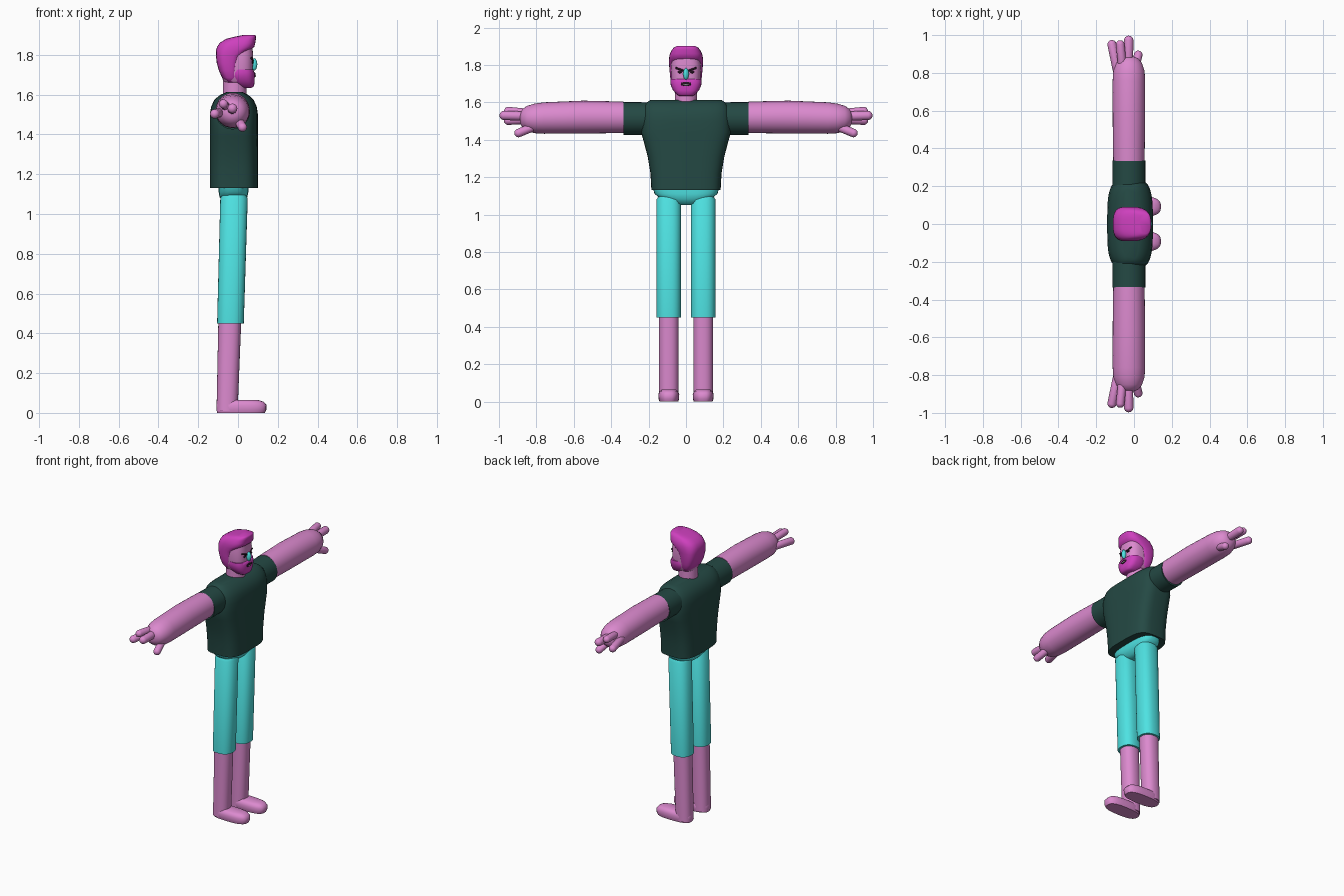
import bpy, bmesh, math
from mathutils import Vector


def material(name, rgb):
    lin = [((c / 255 + 0.055) / 1.055) ** 2.4 for c in rgb]
    m = bpy.data.materials.new(name)
    m.diffuse_color = (*lin, 1)
    return m


SKIN = material("pink skin", (220, 138, 207))
SHIRT = material("dark green cloth", (36, 73, 68))
TURQ = material("turquoise", (78, 226, 226))
HAIR = material("magenta hair", (206, 64, 190))
DARK = material("near black", (38, 18, 34))
WHITE = material("white", (240, 235, 240))


def finish(name, bm, mat, angle=40):
    bmesh.ops.recalc_face_normals(bm, faces=bm.faces)
    me = bpy.data.meshes.new(name)
    bm.to_mesh(me)
    bm.free()
    ob = bpy.data.objects.new(name, me)
    bpy.context.collection.objects.link(ob)
    me.materials.append(mat)
    bpy.ops.object.select_all(action='DESELECT')
    ob.select_set(True)
    bpy.context.view_layer.objects.active = ob
    bpy.ops.object.shade_smooth_by_angle(angle=math.radians(angle))
    return ob


def loft(name, mat, rings, axis='z', p=2.0, n=32, angle=40):
    """Rings are (position, centre a, centre b, half a, half b); a is x, b is y or z."""
    bm = bmesh.new()
    loops = []
    for t, ca, cb, ha, hb in rings:
        loop = []
        for i in range(n):
            w = 2 * math.pi * i / n
            c, s = math.cos(w), math.sin(w)
            a = ca + ha * math.copysign(abs(c) ** (2 / p), c)
            b = cb + hb * math.copysign(abs(s) ** (2 / p), s)
            loop.append(bm.verts.new((a, b, t) if axis == 'z' else (a, t, b)))
        loops.append(loop)
    for lo, hi in zip(loops, loops[1:]):
        for i in range(n):
            j = (i + 1) % n
            bm.faces.new((lo[i], lo[j], hi[j], hi[i]))
    bm.faces.new(loops[0])
    bm.faces.new(loops[-1])
    return finish(name, bm, mat, angle)


def capsule(name, mat, p, q, r):
    p, q = Vector(p), Vector(q)
    bm = bmesh.new()
    bmesh.ops.create_uvsphere(bm, u_segments=16, v_segments=11, radius=r)
    rot = (q - p).to_track_quat('Z', 'Y')
    for v in bm.verts:
        if v.co.z > 0:
            v.co.z += (q - p).length
        v.co = rot @ v.co + p
    return finish(name, bm, mat)


def ellipsoid(name, mat, centre, radii):
    bm = bmesh.new()
    bmesh.ops.create_uvsphere(bm, u_segments=20, v_segments=12, radius=1)
    for v in bm.verts:
        v.co = Vector([c + r * k for c, r, k in zip(centre, radii, v.co)])
    return finish(name, bm, mat)


def span(rows):
    """Side-profile rows (z, x back, x front, half width) to rings."""
    return [(z, (a + b) / 2, 0, (b - a) / 2, h) for z, a, b, h in rows]


# shirt body and hips
loft("shirt_body", SHIRT, span([
    (1.13, -0.142, 0.10, 0.185), (1.22, -0.142, 0.10, 0.19), (1.31, -0.142, 0.10, 0.205),
    (1.39, -0.142, 0.10, 0.226), (1.44, -0.142, 0.10, 0.24), (1.50, -0.142, 0.10, 0.238),
    (1.54, -0.135, 0.094, 0.234), (1.575, -0.118, 0.078, 0.226), (1.598, -0.09, 0.052, 0.212),
    (1.612, -0.06, 0.025, 0.19)]), p=3.6, n=48, angle=50)
loft("hips", TURQ, span([
    (1.05, -0.05, 0.01, 0.03), (1.06, -0.075, 0.03, 0.07), (1.085, -0.093, 0.047, 0.135),
    (1.11, -0.097, 0.052, 0.168), (1.14, -0.097, 0.052, 0.177)]), p=3, angle=50)

# neck and head
loft("neck", SKIN, span([(1.58, -0.077, 0.042, 0.06), (1.70, -0.075, 0.042, 0.06)]))
loft("head", SKIN, span([
    (1.645, -0.05, 0.05, 0.045), (1.67, -0.075, 0.07, 0.068), (1.71, -0.085, 0.074, 0.077),
    (1.80, -0.09, 0.076, 0.081), (1.86, -0.07, 0.07, 0.07)]), p=2.8, angle=60)

# hair with forward quiff, and beard
loft("hair", HAIR, span([
    (1.662, -0.055, -0.01, 0.06), (1.685, -0.08, 0.0, 0.074), (1.72, -0.096, 0.002, 0.083),
    (1.76, -0.107, 0.008, 0.087), (1.795, -0.111, 0.022, 0.09), (1.82, -0.111, 0.055, 0.091),
    (1.84, -0.105, 0.082, 0.09), (1.86, -0.092, 0.087, 0.086), (1.88, -0.06, 0.09, 0.076),
    (1.892, -0.012, 0.09, 0.066), (1.90, 0.03, 0.086, 0.05)]), p=3, angle=70)
loft("beard", HAIR, span([
    (1.634, 0.02, 0.068, 0.035), (1.642, 0.0, 0.08, 0.05), (1.665, -0.03, 0.084, 0.07),
    (1.69, -0.04, 0.084, 0.081), (1.71, -0.04, 0.083, 0.084), (1.725, -0.03, 0.077, 0.082)]),
    p=2.8, angle=70)

# face details
ellipsoid("nose", TURQ, (0.081, 0, 1.752), (0.016, 0.015, 0.031))
ellipsoid("mouth", DARK, (0.0845, 0, 1.698), (0.004, 0.028, 0.012))
ellipsoid("teeth", WHITE, (0.086, 0, 1.694), (0.004, 0.016, 0.004))

for s in (-1, 1):
    side = "left" if s > 0 else "right"
    ellipsoid(side + "_eye", DARK, (0.074, s * 0.034, 1.762), (0.0045, 0.012, 0.007))
    capsule(side + "_eyebrow", DARK, (0.074, s * 0.016, 1.77), (0.068, s * 0.052, 1.783), 0.0055)

    # sleeve and arm
    loft(side + "_sleeve", SHIRT, [
        (s * 0.16, -0.027, 1.513, 0.087, 0.087),
        (s * 0.335, -0.027, 1.513, 0.087, 0.088)], axis='y')
    loft(side + "_arm", SKIN, [
        (s * 0.333, -0.027, 1.52, 0.083, 0.084), (s * 0.55, -0.027, 1.521, 0.086, 0.088),
        (s * 0.76, -0.027, 1.516, 0.086, 0.084), (s * 0.81, -0.027, 1.514, 0.083, 0.079),
        (s * 0.85, -0.027, 1.514, 0.07, 0.067), (s * 0.875, -0.027, 1.514, 0.052, 0.05),
        (s * 0.887, -0.027, 1.514, 0.025, 0.025)], axis='y', angle=60)

    # three fingers and a thumb
    for i, (x0, z0, x1, y1, z1, r) in enumerate([
            (-0.09, 1.51, -0.117, 0.95, 1.503, 0.024),
            (-0.06, 1.54, -0.073, 0.95, 1.553, 0.023),
            (-0.03, 1.525, -0.028, 0.972, 1.53, 0.025)]):
        capsule(f"{side}_finger_{i + 1}", SKIN, (x0, s * 0.82, z0), (x1, s * y1, z1), r)
    capsule(side + "_thumb", SKIN, (0.0, s * 0.80, 1.475), (0.022, s * 0.895, 1.436), 0.023)

    # trouser leg, shin and foot
    y = s * 0.092
    loft(side + "_trouser_leg", TURQ, [
        (0.45, -0.038, y, 0.067, 0.066), (1.08, -0.02, y, 0.069, 0.066),
        (1.10, -0.02, y, 0.055, 0.053)], p=2.4)
    loft(side + "_shin", SKIN, [
        (0.01, -0.055, y, 0.053, 0.053), (0.50, -0.04, y, 0.058, 0.053)], p=2.3)
    loft(side + "_foot", SKIN, [
        (0.0, 0.015, y, 0.12, 0.05), (0.015, 0.017, y, 0.125, 0.055),
        (0.04, 0.017, y, 0.126, 0.056), (0.056, 0.012, y, 0.117, 0.049),
        (0.065, 0.0, y, 0.1, 0.036)], p=2.8, angle=50)
